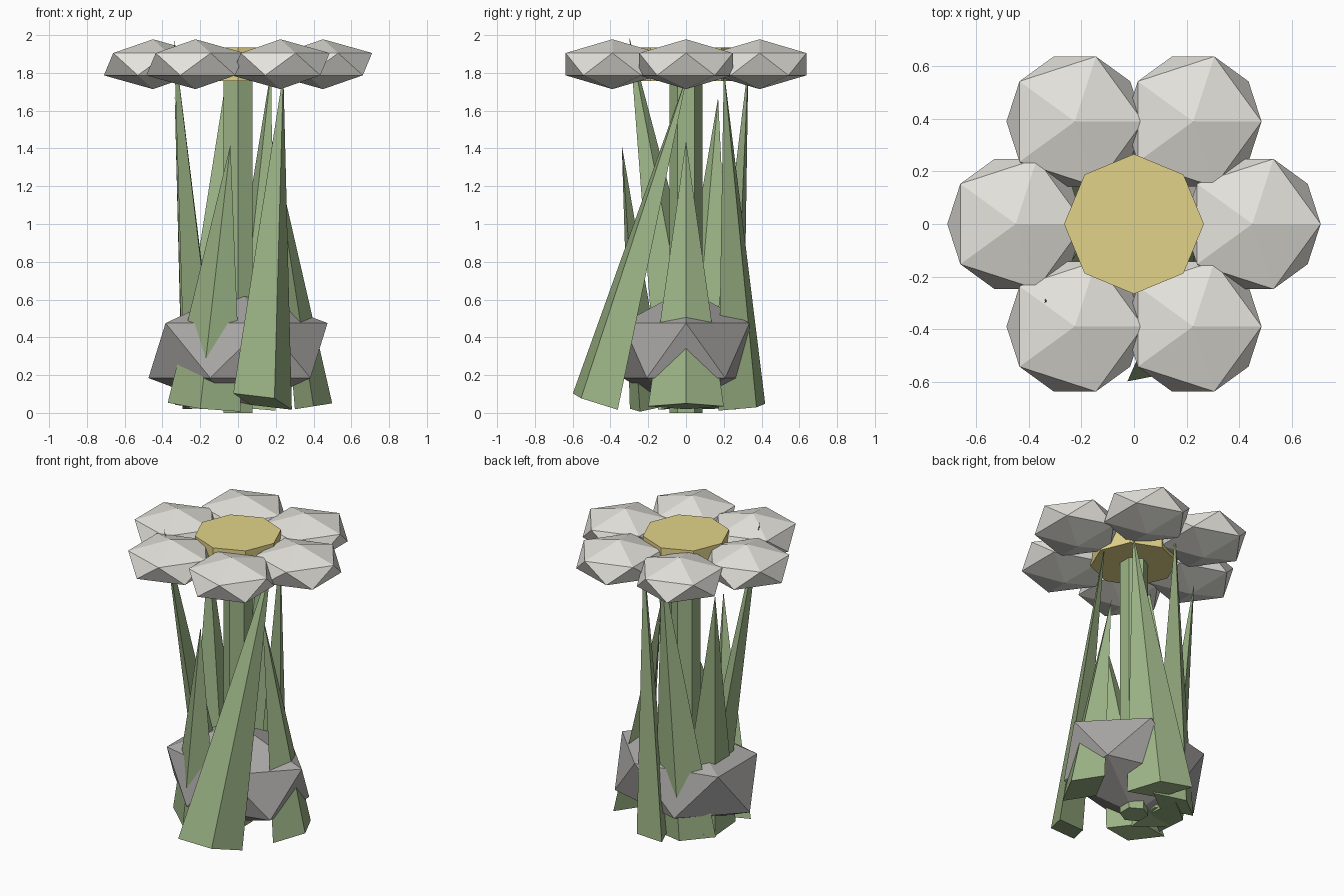
import bpy, bmesh, math
from mathutils import Vector, Matrix

if "Cube" in bpy.data.objects:
    bpy.data.objects.remove(bpy.data.objects["Cube"])


def material(name, rgb):
    m = bpy.data.materials.new(name)
    m.diffuse_color = (*rgb, 1)
    m.use_nodes = True
    m.node_tree.nodes["Principled BSDF"].inputs["Base Color"].default_value = m.diffuse_color
    return m


PETAL = material("pale_petal", (0.78, 0.77, 0.72))
CENTRE = material("yellow_centre", (0.76, 0.65, 0.25))
GREEN = material("leaf_green", (0.335, 0.46, 0.24))
ROCK = material("rock_grey", (0.40, 0.39, 0.38))


def finish(name, bm, mat):
    bmesh.ops.recalc_face_normals(bm, faces=bm.faces)
    me = bpy.data.meshes.new(name)
    bm.to_mesh(me)
    bm.free()
    me.materials.append(mat)
    ob = bpy.data.objects.new(name, me)
    bpy.context.collection.objects.link(ob)
    return ob


def ico(name, centre, scale, mat):
    bm = bmesh.new()
    m = Matrix.Translation(centre) @ Matrix.Diagonal((*scale, 1))
    bmesh.ops.create_icosphere(bm, subdivisions=1, radius=1, matrix=m)
    finish(name, bm, mat)


def prism(name, sides, radius, z0, z1, mat):
    bm = bmesh.new()
    bmesh.ops.create_cone(bm, cap_ends=True, segments=sides, radius1=radius, radius2=radius,
                          depth=z1 - z0, matrix=Matrix.Translation((0, 0, (z0 + z1) / 2)))
    finish(name, bm, mat)


def leaf(name, heading, base, tip, thick=0.1, wide=0.2):
    # flattened four-sided spike, thin along its heading and wide across it
    base, tip = Vector(base), Vector(tip)
    q = Vector((0, 0, 1)).rotation_difference(tip - base)
    out = q @ Vector((math.cos(heading), math.sin(heading), 0)) * thick
    side = q @ Vector((-math.sin(heading), math.cos(heading), 0)) * wide
    bm = bmesh.new()
    ring = [bm.verts.new(base + d) for d in (out, side, -out, -side)]
    top = bm.verts.new(tip)
    bm.faces.new(ring)
    for i in range(4):
        bm.faces.new((ring[i], ring[(i + 1) % 4], top))
    finish(name, bm, GREEN)


# Flower head
for i in range(6):
    a = math.radians(60 * i)
    ico(f"petal_{i + 1}", (0.45 * math.cos(a), 0.45 * math.sin(a), 1.846), (0.291, 0.291, 0.132), PETAL)
prism("flower_centre", 8, 0.266, 1.757, 1.935, CENTRE)

# Stem and rock
prism("stem", 6, 0.088, 0.0, 1.85, GREEN)
ico("rock", (0, 0, 0.33), (0.53, 0.395, 0.325), ROCK)

# Leaves: base and tip, evenly spread headings around the stem
leaves = [
    ((0.40, 0.0, 0.035), (0.18, 0.0, 1.44)),
    ((0.042, 0.295, 0.03), (0.175, 0.20, 1.82)),
    ((-0.14, 0.205, 0.03), (-0.05, 0.33, 1.85)),
    ((-0.205, 0.07, 0.03), (-0.335, 0.17, 1.67)),
    ((-0.19, 0.03, 0.04), (-0.34, -0.30, 1.99)),
    ((-0.178, -0.20, 0.03), (-0.04, -0.34, 1.42)),
    ((0.13, -0.48, 0.06), (0.24, 0.01, 1.80)),
]
for i, (base, tip) in enumerate(leaves):
    leaf(f"leaf_{i + 1}", math.tau * i / 7, base, tip)
